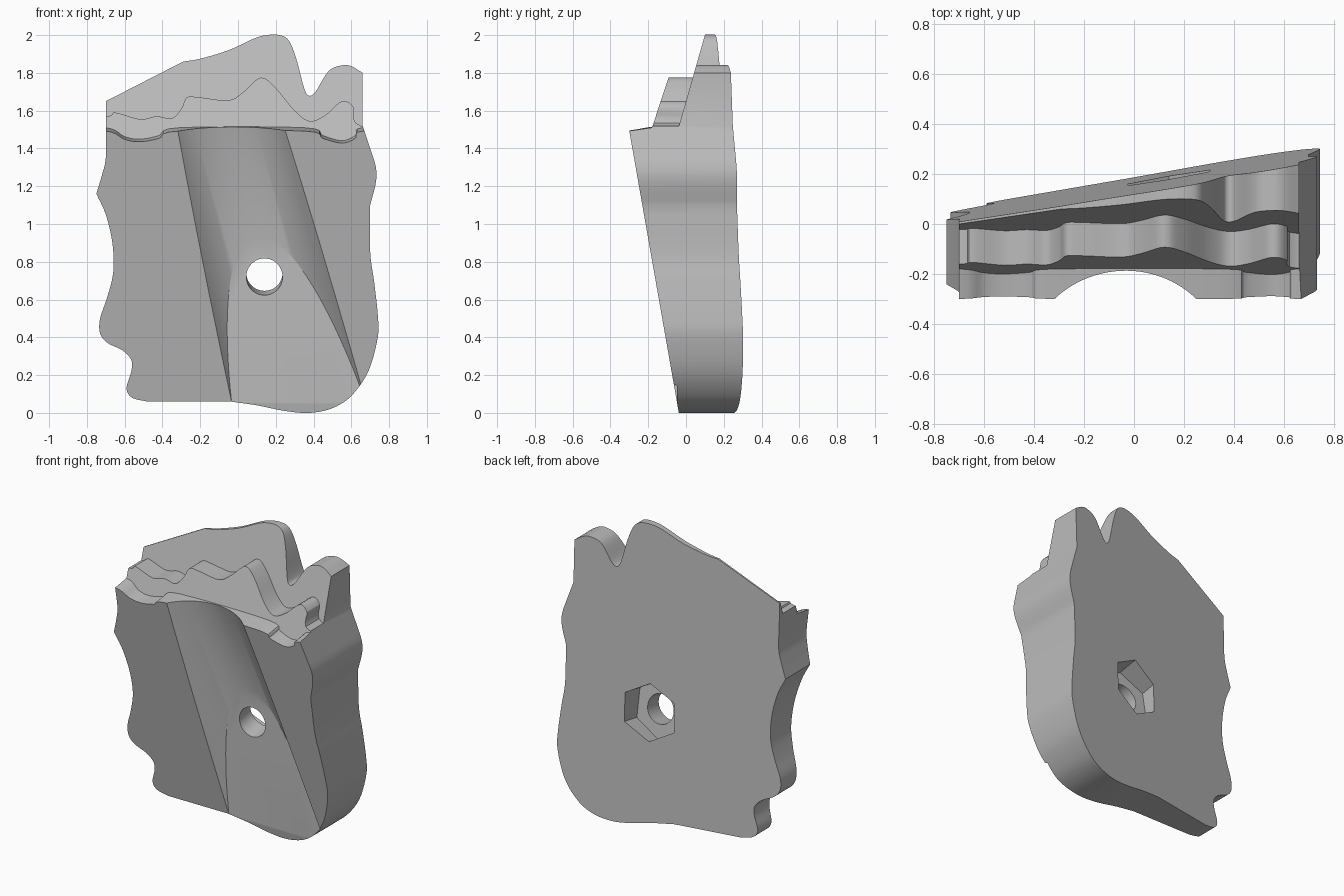
import bpy
import bmesh
from math import radians
from mathutils import Vector

cube = bpy.data.objects.get("Cube")
if cube:
    bpy.data.objects.remove(cube, do_unlink=True)

grey = bpy.data.materials.new("plain grey")
grey.use_nodes = True
grey.diffuse_color = (0.5, 0.5, 0.5, 1)
grey.node_tree.nodes["Principled BSDF"].inputs["Base Color"].default_value = grey.diffuse_color


def smooth_path(points, steps=5):
    """Catmull-Rom curve through the given x, z points."""
    pts = [Vector(p) for p in points]
    ext = [pts[0] * 2 - pts[1]] + pts + [pts[-1] * 2 - pts[-2]]
    result = []
    for a, b, c, d in zip(ext, ext[1:], ext[2:], ext[3:]):
        for i in range(steps):
            t = i / steps
            result.append(b + ((c - a) * t + (a * 2 - b * 5 + c * 4 - d) * t * t
                               + (b * 3 - a - c * 3 + d) * t * t * t) / 2)
    return result + [pts[-1]]


def new_object(name, bm):
    bmesh.ops.recalc_face_normals(bm, faces=bm.faces[:])
    mesh = bpy.data.meshes.new(name)
    bm.to_mesh(mesh)
    bm.free()
    mesh.materials.append(grey)
    obj = bpy.data.objects.new(name, mesh)
    bpy.context.collection.objects.link(obj)
    return obj


def prism(name, outline, front, back, tilt=0, pivot=0):
    """Extrude an x, z outline along y between two plane functions."""
    bm = bmesh.new()
    rings = []
    for plane in (front, back):
        ring = []
        for x, z in outline:
            y = plane(x, z)
            ring.append(bm.verts.new((x, y, z + tilt * (y - pivot))))
        rings.append(ring)
        bm.faces.new(ring)
    near, far = rings
    for i in range(len(near)):
        bm.faces.new((near[i - 1], near[i], far[i], far[i - 1]))
    return new_object(name, bm)


def rod(name, start, end, radius, sides, spin=0.0):
    """Closed cylinder between two points, as a bmesh."""
    start, end = Vector(start), Vector(end)
    axis = end - start
    bm = bmesh.new()
    bmesh.ops.create_cone(bm, cap_ends=True, segments=sides, radius1=radius,
                          radius2=radius, depth=axis.length)
    turn = Vector((0, 0, 1)).rotation_difference(axis).to_matrix().to_4x4()
    for v in bm.verts:
        v.co = turn @ v.co + (start + end) / 2
    return bm


def cut(target, cutter):
    cutter.hide_render = True
    mod = target.modifiers.new("cut", "BOOLEAN")
    mod.operation = "DIFFERENCE"
    mod.solver = "EXACT"
    mod.object = cutter
    bpy.context.view_layer.objects.active = target
    bpy.ops.object.modifier_apply(modifier=mod.name)
    bpy.data.objects.remove(cutter, do_unlink=True)


# Planes bounding the body and its steps
def front_plane(x, z):
    return -0.038 - 0.1757 * z


def back_plane(x, z):
    return 0.3 + 0.172 * (x - 0.74) - 0.036 * (z - 0.45)


def middle_step(x, z):
    return -0.18 + 0.346 * (z - 1.51)


def rear_step(x, z):
    return -0.04 + 0.286 * (z - 1.51)


def far_front(x, z):
    return -1


# Body outline, anticlockwise from the upper left corner
left_side = [(-.7, 1.65), (-.7, 1.5), (-.7, 1.35), (-.72, 1.26), (-.75, 1.16)]
left_lower = [(-.75, 1.16), (-.7, 1.05), (-.665, .9), (-.66, .75), (-.69, .62), (-.73, .5),
              (-.73, .42), (-.69, .37), (-.61, .33), (-.565, .28), (-.565, .22),
              (-.59, .13), (-.56, .08), (-.48, .06)]
bottom = [(-.04, .06), (.1, .04), (.25, .01), (.38, 0), (.5, .025), (.6, .09), (.69, .22),
          (.74, .4), (.74, .52), (.72, .7), (.7, .85), (.7, 1.1)]
right_side = [(.7, 1.1), (.73, 1.22), (.73, 1.3), (.7, 1.4), (.66, 1.52)]
crest = [(.66, 1.8), (.6, 1.835), (.55, 1.84), (.48, 1.81), (.41, 1.7), (.375, 1.68),
         (.35, 1.72), (.31, 1.87), (.27, 1.97), (.22, 2), (.15, 2), (.08, 1.98),
         (-.05, 1.92), (-.2, 1.875), (-.29, 1.86)]
outline = []
for part in (left_side, left_lower, bottom, right_side, crest):
    for p in smooth_path(part):
        if not outline or (p - outline[-1]).length > 0.001:
            outline.append(p)
body = prism("stepped_body", outline, front_plane, back_plane)

# Wavy middle ridge and front ledge
ridge_wave = [(-1, 1.57), (-.7, 1.57), (-.65, 1.59), (-.52, 1.555), (-.43, 1.57),
              (-.35, 1.56), (-.3, 1.61), (-.27, 1.67), (-.2, 1.67), (-.05, 1.655),
              (.03, 1.7), (.12, 1.775), (.2, 1.72), (.3, 1.6), (.38, 1.545), (.46, 1.575),
              (.55, 1.65), (.61, 1.62), (.65, 1.52), (1, 1.51)]
ledge_wave = [(-1, 1.51), (-.7, 1.51), (-.6, 1.465), (-.52, 1.452), (-.42, 1.47),
              (-.31, 1.51), (.35, 1.51), (.45, 1.47), (.55, 1.445), (.62, 1.47),
              (.66, 1.51), (1, 1.51)]
lid = [Vector((1, 2.3)), Vector((-1, 2.3))]
cut(body, prism("ridge_cutter", smooth_path(ridge_wave) + lid, far_front, rear_step))
cut(body, prism("ledge_cutter", smooth_path(ledge_wave) + lid, far_front, middle_step,
                tilt=0.15, pivot=-0.18))

# Slanted round groove that ends on an upright flat
top, low = Vector((-.052, -.585, 1.5)), Vector((.3, -.245, .1))
reach = (low - top) * 0.4
groove = rod("groove", top - reach, low + reach, 0.39, 96)
cutting = bmesh.ops.bisect_plane(groove, geom=groove.verts[:] + groove.edges[:] + groove.faces[:],
                                 plane_co=(0, -.048, 0), plane_no=(0, 1, 0), clear_outer=True)
bmesh.ops.holes_fill(groove, edges=[e for e in groove.edges if e.is_boundary], sides=0)
cut(body, new_object("groove_cutter", groove))

# Bolt hole with a hexagonal nut pocket at the back
mouth = Vector((.14, -.05, .72))
axis = Vector((0, 1, 0.1757)).normalized()
cut(body, new_object("hole_cutter", rod("hole", mouth - axis * 0.3, mouth + axis * 0.6, 0.096, 48)))
cut(body, new_object("pocket_cutter", rod("pocket", mouth + axis * 0.12, mouth + axis * 0.6, 0.19, 6)))

bpy.ops.object.select_all(action="DESELECT")
body.select_set(True)
bpy.context.view_layer.objects.active = body
bpy.ops.object.shade_smooth_by_angle(angle=radians(25))
